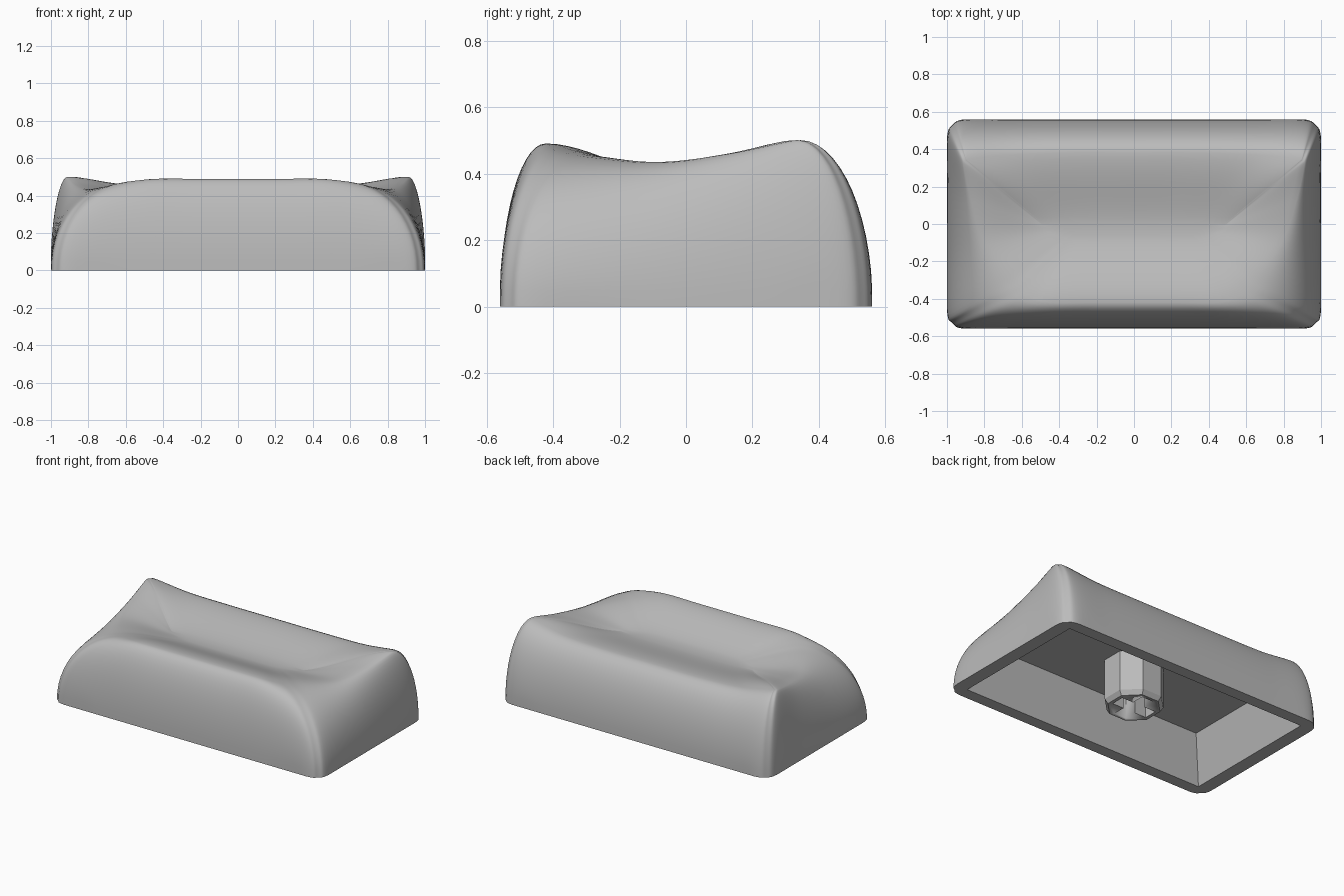
import bpy, bmesh, math
from mathutils import Vector

if "Cube" in bpy.data.objects:
    bpy.data.objects.remove(bpy.data.objects["Cube"], do_unlink=True)

grey = bpy.data.materials.new("plain_grey")
grey.use_nodes = True
grey.diffuse_color = (0.5, 0.5, 0.5, 1)
grey.node_tree.nodes["Principled BSDF"].inputs["Base Color"].default_value = (0.5, 0.5, 0.5, 1)


def finish(name, bm, angle):
    """Turn a bmesh into a shaded, coloured object."""
    bmesh.ops.remove_doubles(bm, verts=bm.verts, dist=0.0003)
    bmesh.ops.recalc_face_normals(bm, faces=bm.faces)
    mesh = bpy.data.meshes.new(name)
    bm.to_mesh(mesh)
    bm.free()
    mesh.materials.append(grey)
    obj = bpy.data.objects.new(name, mesh)
    bpy.context.collection.objects.link(obj)
    bpy.ops.object.select_all(action="DESELECT")
    obj.select_set(True)
    bpy.context.view_layer.objects.active = obj
    bpy.ops.object.shade_smooth_by_angle(angle=math.radians(angle))
    return obj


def clamp(v, limit):
    return max(-limit, min(limit, v))


def spline(a, b, c, d, t):
    """Catmull-Rom blend of one number."""
    return b + 0.5 * t * (c - a + t * (2*a - 5*b + 4*c - d + t * (3*(b - c) + d - a)))


# Half outline from back to front: base x, y, then rim x, y, z
HALF = [
    (0, .56, 0, .38, .455), (.35, .56, .35, .38, .455), (.65, .56, .65, .37, .464),
    (.9, .56, .87, .35, .497), (.97, .53, .9, .34, .5), (1, .46, .91, .31, .497),
    (1, .2, .87, .13, .46), (1, -.12, .8, -.08, .435), (1, -.46, .67, -.27, .452),
    (.97, -.53, .61, -.34, .465), (.9, -.56, .55, -.39, .478),
    (.6, -.56, .44, -.42, .49), (.3, -.56, .22, -.42, .49), (0, -.56, 0, -.42, .49),
]
keys = HALF + [(-k[0], k[1], -k[2], k[3], k[4]) for k in HALF[-2:0:-1]]
outline = []
for i in range(len(keys)):
    quad = [keys[(i + j) % len(keys)] for j in (-1, 0, 1, 2)]
    for s in range(6):
        outline.append([spline(*p, s / 6) for p in zip(*quad)])

# Cap shell: ceiling, cavity, bottom edge, bulging wall, dished top
IN_X, IN_Y, CEILING, DISH = .91, .48, .3, .39
rings = [
    [(clamp(x, IN_X) * .9, clamp(y, IN_Y) * .82, CEILING) for x, y, *_ in outline],
    [(clamp(x, IN_X), clamp(y, IN_Y), 0) for x, y, *_ in outline],
]
WALL, TOP = 14, 12
for k in range(WALL + 1):
    a = math.pi / 2 * k / WALL
    h, v = 1 - math.cos(a), math.sin(a)
    rings.append([(clamp(x + (rx - x) * h, 1), clamp(y + (ry - y) * h, .56), rz * v)
                  for x, y, rx, ry, rz in outline])
for k in range(1, TOP):
    r = 1 - k / TOP
    f = r * r * (3 - 2 * r)
    rings.append([(rx * (.5 + .5 * r), -.03 + (ry + .03) * r, DISH + (rz - DISH) * f)
                  for _, _, rx, ry, rz in outline])

bm = bmesh.new()
loops = [[bm.verts.new(p) for p in ring] for ring in rings]
n = len(outline)
for lower, upper in zip(loops, loops[1:]):
    for i in range(n):
        j = (i + 1) % n
        bm.faces.new((lower[i], lower[j], upper[j], upper[i]))
bm.faces.new(loops[0])
bm.faces.new(loops[-1])
finish("cap_shell", bm, 40)

# Stem: eight-sided post with a chamfered lower end
bm = bmesh.new()
levels = [(.165, 0), (.185, .03), (.185, CEILING + .02)]
loops = []
for radius, z in levels:
    angles = [math.pi / 4 * (i + .5) for i in range(8)]
    loops.append([bm.verts.new((radius * math.cos(a), radius * math.sin(a), z)) for a in angles])
for lower, upper in zip(loops, loops[1:]):
    for i in range(8):
        j = (i + 1) % 8
        bm.faces.new((lower[i], lower[j], upper[j], upper[i]))
bm.faces.new(loops[0])
bm.faces.new(loops[-1])
stem = finish("stem", bm, 20)

# Cross-shaped socket cut into the stem
for name, size in (("socket_slot_wide", (.26, .09, .5)), ("socket_slot_deep", (.09, .26, .5))):
    bm = bmesh.new()
    bmesh.ops.create_cube(bm, size=1)
    bmesh.ops.scale(bm, vec=Vector(size), verts=bm.verts)
    cutter = finish(name, bm, 20)
    cutter.hide_render = True
    cut = stem.modifiers.new(name, "BOOLEAN")
    cut.operation = "DIFFERENCE"
    cut.solver = "EXACT"
    cut.object = cutter
    bpy.context.view_layer.objects.active = stem
    bpy.ops.object.modifier_apply(modifier=cut.name)
    bpy.data.objects.remove(cutter, do_unlink=True)
